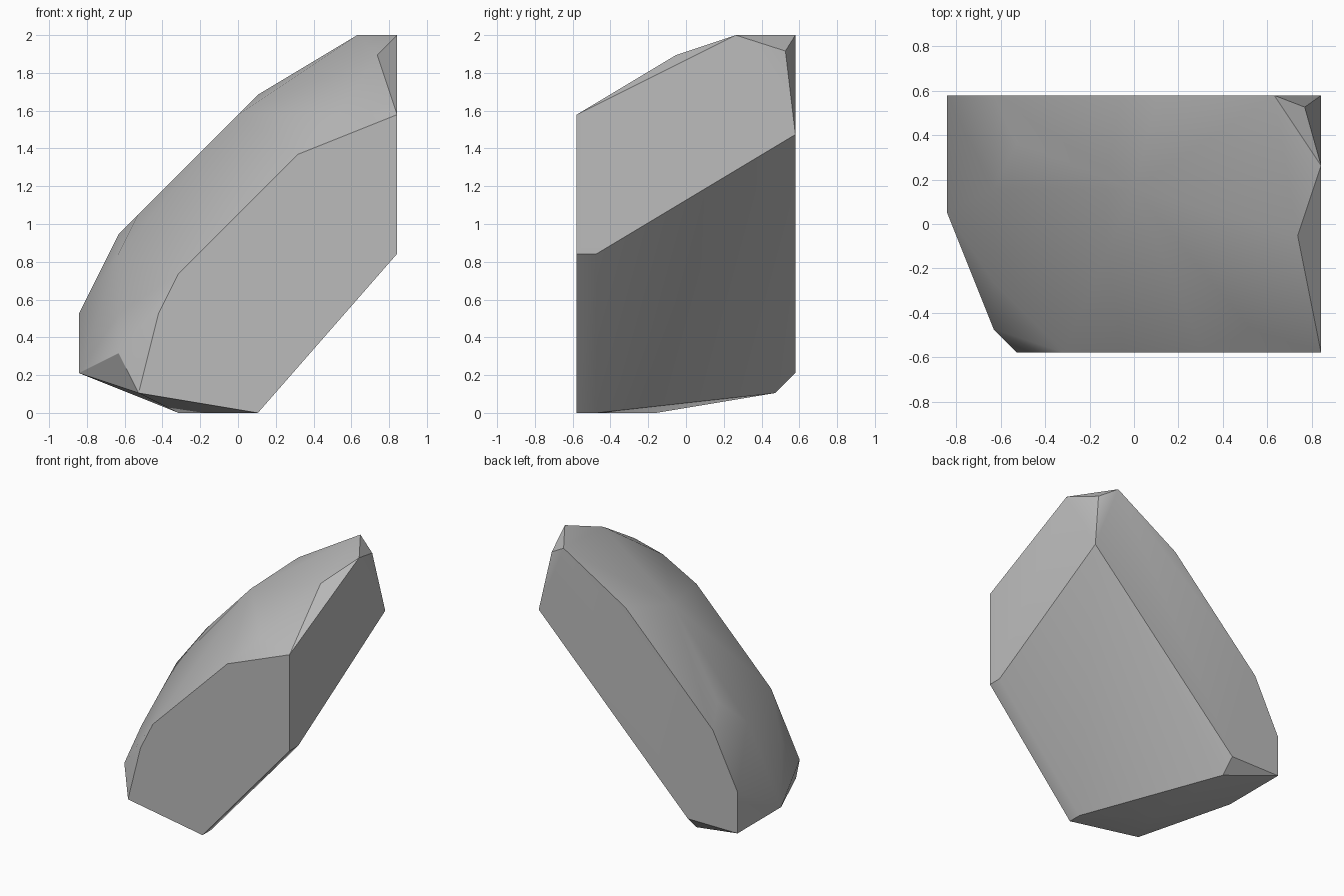
import bpy
import bmesh
import math
from mathutils import Vector

default_cube = bpy.data.objects.get("Cube")
if default_cube:
    bpy.data.objects.remove(default_cube, do_unlink=True)

# The boulder is laid out on a coarse lattice, 16 x 11 x 19 cells
WIDTH, DEPTH, HEIGHT = 16, 11, 19
CELL = 2 / HEIGHT


def lattice(x, y, z):
    """Turn lattice steps into a position centred over the ground."""
    return Vector((x - WIDTH / 2, y - DEPTH / 2, z)) * CELL


# Flat front and back outlines as (x, z)
front_outline = [(16, 15), (11, 13), (5, 7), (4, 5), (3, 1), (9, 0), (16, 8)]
back_outline = [(0, 5), (0, 2), (4, 2), (16, 14), (14, 19), (9, 16), (2, 9)]

# Corners between the two outlines
crown = [(15, 5, 18), (16, 8, 19), (15.3, 10.5, 18.2)]
shoulder = [(13, 1, 15), (8, 7, 15), (3, 9, 10), (2, 7, 8), (2, 3, 5)]
foot = [(2, 1, 3), (0, 6, 2), (5, 4, 0), (9, 1, 0), (4, 10, 1), (16, 1, 8)]

corners = [(x, 0, z) for x, z in front_outline]
corners += [(x, DEPTH, z) for x, z in back_outline]
corners += crown + shoulder + foot

# Wrap the corners in one convex shell
bm = bmesh.new()
for corner in corners:
    bm.verts.new(lattice(*corner))
hull = bmesh.ops.convex_hull(bm, input=bm.verts[:])
loose = [v for v in bm.verts if not v.link_faces]
bmesh.ops.delete(bm, geom=loose, context='VERTS')

# Merge coplanar triangles into clean flat facets
bmesh.ops.dissolve_limit(bm, angle_limit=math.radians(1),
                         verts=bm.verts[:], edges=bm.edges[:])
bmesh.ops.recalc_face_normals(bm, faces=bm.faces[:])

mesh = bpy.data.meshes.new("boulder")
bm.to_mesh(mesh)
bm.free()
boulder = bpy.data.objects.new("boulder", mesh)
bpy.context.collection.objects.link(boulder)

# Plain grey stone
stone = bpy.data.materials.new("grey stone")
stone.use_nodes = True
colour = (0.5, 0.5, 0.5, 1)
stone.diffuse_color = colour
for node in stone.node_tree.nodes:
    if node.type == 'BSDF_PRINCIPLED':
        node.inputs["Base Color"].default_value = colour
mesh.materials.append(stone)

# Rounded upper side, crisp cut faces
bpy.ops.object.select_all(action='DESELECT')
boulder.select_set(True)
bpy.context.view_layer.objects.active = boulder
bpy.ops.object.shade_smooth_by_angle(angle=math.radians(30))
